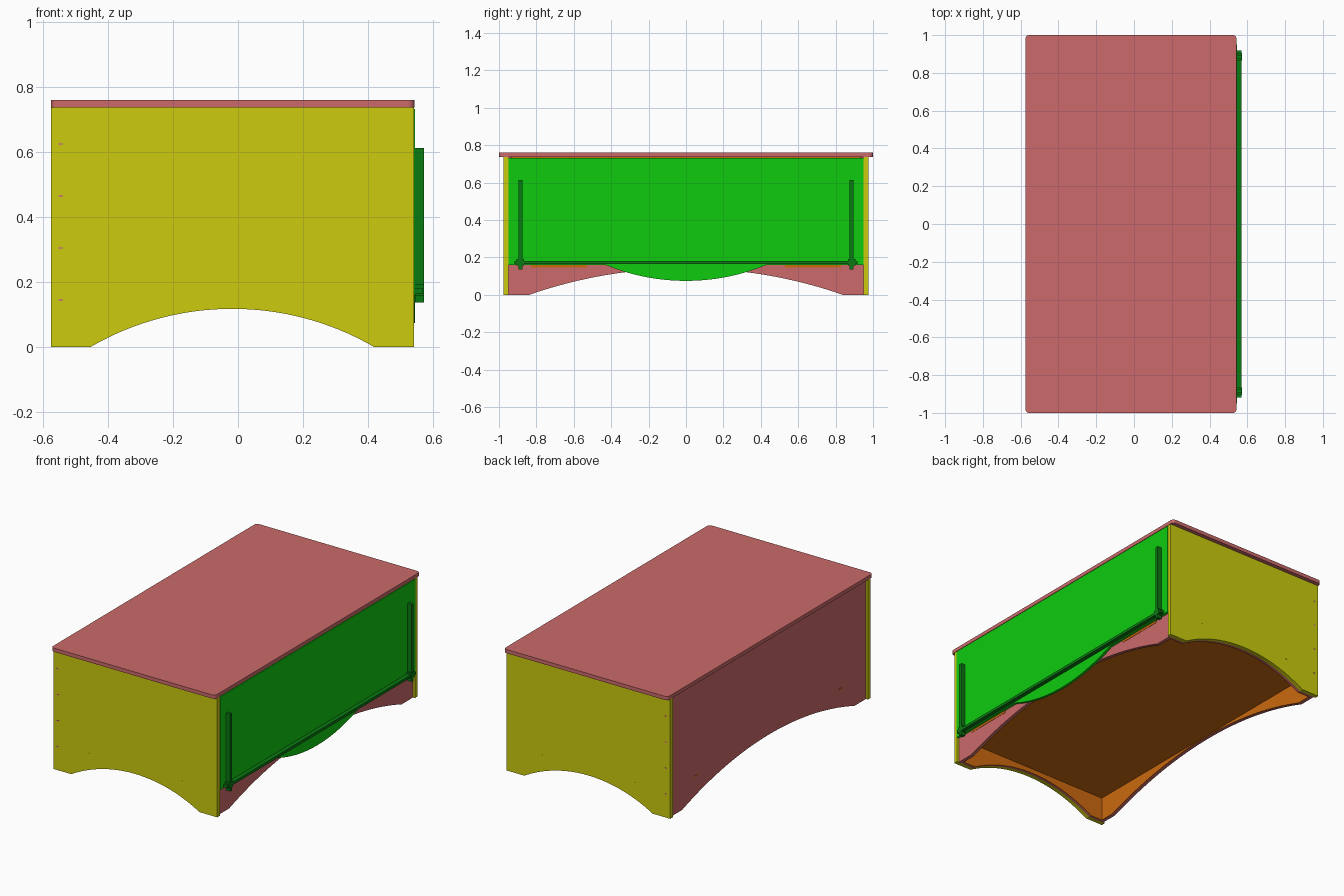
import bpy, bmesh, math
from mathutils import Vector

if "Cube" in bpy.data.objects:
    bpy.data.objects.remove(bpy.data.objects["Cube"])


def material(name, rgb):
    def lin(c):
        c /= 255
        return c / 12.92 if c < 0.04045 else ((c + 0.055) / 1.055) ** 2.4
    m = bpy.data.materials.new(name)
    m.diffuse_color = (*[lin(c) for c in rgb], 1)
    m.use_nodes = True
    m.node_tree.nodes["Principled BSDF"].inputs["Base Color"].default_value = m.diffuse_color
    return m


PINK = material("dusty pink", (204, 106, 106))
YELLOW = material("yellow", (204, 204, 15))
GREEN = material("bright green", (15, 204, 15))
DARK = material("dark green", (10, 122, 18))
ORANGE = material("orange", (204, 106, 15))
MAGENTA = material("magenta", (204, 60, 190))


def prism(name, outline, axis, a, b, mat):
    """Extrude a 2D outline along an axis from a to b."""
    def place(u, v, w):
        return {"x": (w, u, v), "y": (u, w, v), "z": (u, v, w)}[axis]
    bm = bmesh.new()
    face = bm.faces.new([bm.verts.new(place(u, v, a)) for u, v in outline])
    ext = bmesh.ops.extrude_face_region(bm, geom=[face])
    moved = [g for g in ext["geom"] if isinstance(g, bmesh.types.BMVert)]
    bmesh.ops.translate(bm, verts=moved, vec=Vector(place(0, 0, b - a)))
    bmesh.ops.recalc_face_normals(bm, faces=bm.faces)
    mesh = bpy.data.meshes.new(name)
    bm.to_mesh(mesh)
    bm.free()
    mesh.materials.append(mat)
    ob = bpy.data.objects.new(name, mesh)
    bpy.context.collection.objects.link(ob)
    return ob


def box(name, x0, x1, y0, y1, z0, z1, mat):
    return prism(name, [(x0, y0), (x1, y0), (x1, y1), (x0, y1)], "z", z0, z1, mat)


def arc(u0, u1, base, rise, n=32):
    """Circular arc from u0 to u1; a negative rise bulges downward."""
    half, mid = (u1 - u0) / 2, (u0 + u1) / 2
    h = abs(rise)
    r = (half * half + h * h) / (2 * h)
    sign = 1 if rise > 0 else -1
    pts = []
    for i in range(n + 1):
        d = -half + 2 * half * i / n
        pts.append((mid + d, base + sign * (math.sqrt(r * r - d * d) - r + h)))
    return pts


def arched(u0, u1, top, a0, a1, rise):
    return [(u0, 0)] + arc(a0, a1, 0, rise) + [(u1, 0), (u1, top), (u0, top)]


# Top board with rounded corners
X0, X1, TOP = -0.575, 0.543, 0.737
R = 0.02
corners = []
for cx, cy, start in ((X1 - R, 1 - R, 0), (X0 + R, 1 - R, 90),
                      (X0 + R, -1 + R, 180), (X1 - R, -1 + R, 270)):
    for i in range(7):
        t = math.radians(start + 15 * i)
        corners.append((cx + R * math.cos(t), cy + R * math.sin(t)))
prism("top_board", corners, "z", TOP, 0.76, PINK)

# End panels, their inner layers and linings
for s, side in ((-1, "front"), (1, "back")):
    outer = arched(X0, 0.541, TOP, -0.455, 0.42, 0.118)
    inner = arched(-0.56, 0.528, TOP, -0.455, 0.42, 0.118)
    liner = arched(-0.54, 0.508, TOP, -0.455, 0.42, 0.118)
    prism(side + "_end_panel", outer, "y", s * 0.975, s * 0.95, YELLOW)
    prism(side + "_inner_panel", inner, "y", s * 0.95, s * 0.935, PINK)
    prism(side + "_lining", liner, "y", s * 0.935, s * 0.931, ORANGE)
    # Shelf tabs and small pins on the end panels
    for x in (-0.335, 0.30):
        box(side + "_end_tab", x - 0.011, x + 0.011, s * 0.974, s * 0.976,
            0.158, 0.162, YELLOW)
    for z in (0.145, 0.305, 0.465, 0.625):
        box(side + "_pin", -0.553, -0.538, s * 0.974, s * 0.976,
            z - 0.002, z + 0.002, MAGENTA)

# Long panels with wide arches, and their linings
long_full = arched(-0.95, 0.95, TOP, -0.84, 0.84, 0.142)
long_low = arched(-0.95, 0.95, 0.165, -0.84, 0.84, 0.142)
lining_full = arched(-0.931, 0.931, TOP, -0.84, 0.84, 0.142)
lining_low = arched(-0.931, 0.931, 0.165, -0.84, 0.84, 0.142)
prism("rear_panel", long_full, "x", -0.562, -0.542, PINK)
prism("rear_lining", lining_full, "x", -0.542, -0.538, ORANGE)
prism("apron", long_low, "x", 0.51, 0.528, PINK)
prism("apron_lining", lining_low, "x", 0.506, 0.51, ORANGE)

# Floor board and its tabs through the apron
box("floor_board", -0.54, 0.508, -0.933, 0.933, 0.146, 0.162, ORANGE)
for s in (-1, 1):
    box("apron_tab", 0.51, 0.53, s * 0.53, s * 0.83, 0.146, 0.162, ORANGE)
    box("rear_tab", -0.5635, -0.56, s * 0.69, s * 0.72, 0.155, 0.162, ORANGE)

# Door with a rounded lower lip
door = [(-0.95, 0.16)] + arc(-0.43, 0.43, 0.16, -0.085) + \
       [(0.95, 0.16), (0.95, 0.733), (-0.95, 0.733)]
prism("door", door, "x", 0.528, 0.5445, GREEN)

# Cross rail, upright bars and joint blocks
box("cross_rail", 0.5445, 0.57, -0.918, 0.918, 0.165, 0.182, DARK)
for s in (-1, 1):
    box("upright_bar", 0.5445, 0.572, s * 0.875, s * 0.895, 0.137, 0.613, DARK)
    box("joint_block", 0.5445, 0.573, s * 0.865, s * 0.905, 0.158, 0.193, DARK)
